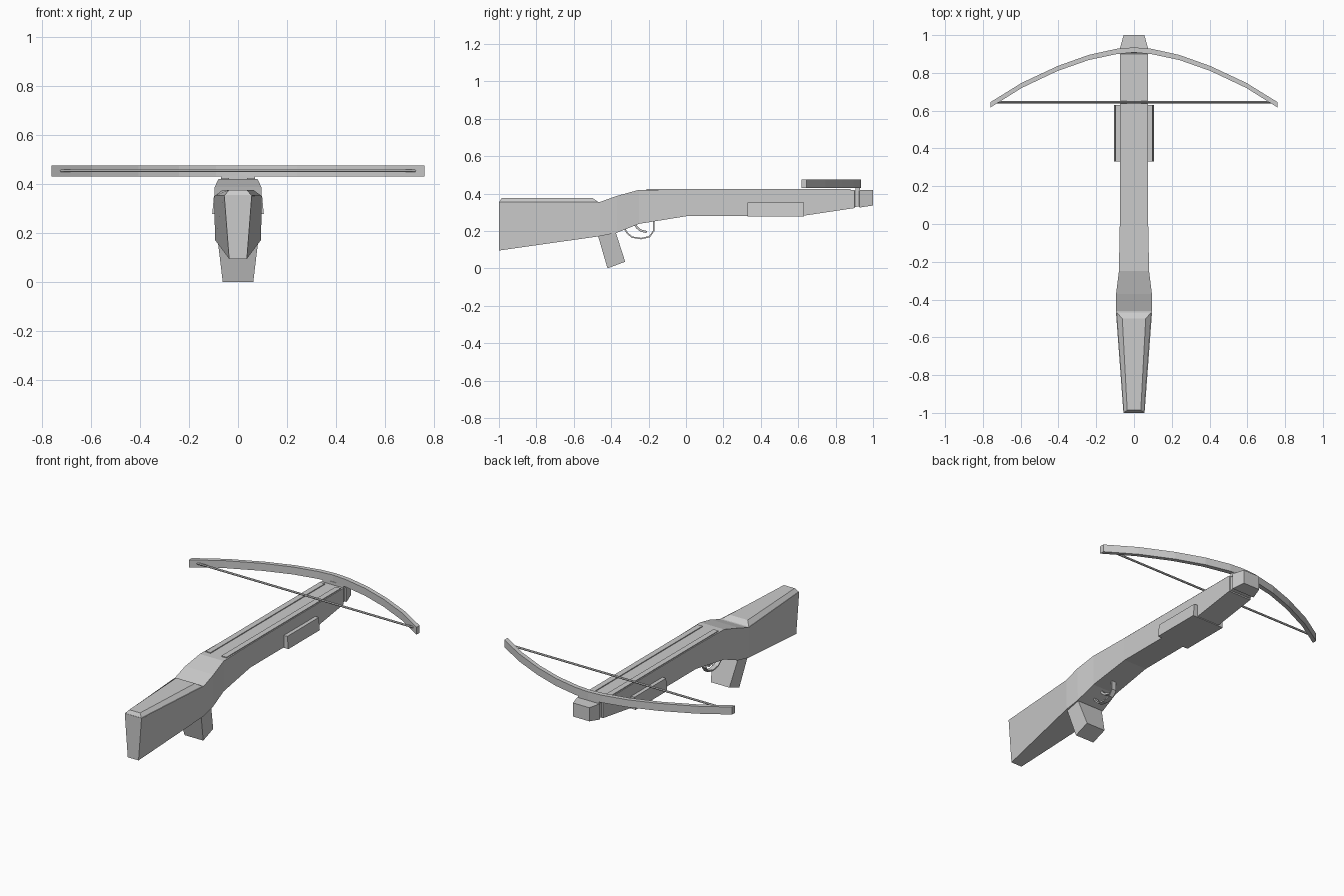
import bpy, bmesh
from mathutils import Vector

if "Cube" in bpy.data.objects:
    bpy.data.objects.remove(bpy.data.objects["Cube"])


def make(name, verts, faces):
    me = bpy.data.meshes.new(name)
    me.from_pydata(verts, [], faces)
    bm = bmesh.new()
    bm.from_mesh(me)
    bmesh.ops.recalc_face_normals(bm, faces=bm.faces)
    bm.to_mesh(me)
    bm.free()
    ob = bpy.data.objects.new(name, me)
    bpy.context.collection.objects.link(ob)
    return ob


def loft(name, rings):
    """Closed skin through equally sized rings of points, capped at both ends."""
    n = len(rings[0])
    verts = [p for r in rings for p in r]
    faces = [(k*n + i, k*n + (i+1) % n, (k+1)*n + (i+1) % n, (k+1)*n + i)
             for k in range(len(rings)-1) for i in range(n)]
    faces += [tuple(range(n)), tuple(range((len(rings)-1)*n, len(rings)*n))]
    return make(name, verts, faces)


def box(name, x0, x1, y0, y1, z0, z1):
    return loft(name, [[(x0, y, z0), (x1, y, z0), (x1, y, z1), (x0, y, z1)] for y in (y0, y1)])


def strap(name, path, half, thick):
    """Flat strip following a (y, z) path, extruded in x."""
    pts = [Vector(p) for p in path]
    rings = []
    for i, p in enumerate(pts):
        t = (pts[min(i+1, len(pts)-1)] - pts[max(i-1, 0)]).normalized()
        n = Vector((-t.y, t.x)) * thick / 2
        a, b = p + n, p - n
        rings.append([(-half, a.x, a.y), (half, a.x, a.y), (half, b.x, b.y), (-half, b.x, b.y)])
    return loft(name, rings)


# Stock: y, bottom z, top z, half width at bottom, half width at top
stations = [
    (-1.0, .095, .355, .036, .056),
    (-.46, .172, .355, .094, .096),
    (-.37, .19, .387, .090, .095),
    (-.25, .238, .42, .080, .080),
    (.01, .28, .42, .075, .075),
    (.62, .28, .42, .075, .075),
    (.90, .322, .42, .075, .075),
    (.903, .328, .415, .068, .068),
    (.925, .331, .415, .068, .068),
    (.928, .325, .42, .075, .075),
    (1.0, .336, .418, .055, .055),
]
loft("stock", [[(-b, y, z0), (b, y, z0), (t, y, z1), (-t, y, z1)]
               for y, z0, z1, b, t in stations])

# Bevelled cheek rest on the butt
loft("cheek_rest", [[(-w, y, z), (w, y, z), (v, u, z + .024), (-v, u, z + .024)]
                    for y, u, z, w, v in ((-1, -.985, .352, .056, .036), (-.465, -.5, .352, .095, .062))])

# Rails beside the bolt groove
for s, side in ((-1, "left"), (1, "right")):
    a, b = sorted((s*.036, s*.07))
    box(side + "_rail", a, b, -.21, .88, .415, .425)

# Forward grip under the barrel
loft("fore_grip", [[(-.105, y, .277), (.105, y, .277), (.098, y, .352), (-.098, y, .352)]
                   for y in (.33, .63)])

# Pistol grip
loft("pistol_grip", [
    [(-.062, -.42, .0), (.062, -.42, .0), (.062, -.325, .035), (-.062, -.325, .035)],
    [(-.085, -.475, .19), (.085, -.475, .19), (.085, -.378, .20), (-.085, -.378, .20)]])

# Trigger and guard
strap("trigger_guard", [(-.33, .215), (-.315, .19), (-.29, .167), (-.24, .159),
                        (-.195, .169), (-.173, .2), (-.173, .255)], .014, .008)
strap("trigger", [(-.275, .24), (-.262, .218), (-.242, .202), (-.21, .194)], .008, .012)

# Bow limbs: x, front y, rear y, mirrored about the centre
half = [(0, .935, .908), (.09, .928, .9), (.24, .895, .868),
        (.405, .836, .81), (.595, .747, .72), (.76, .645, .617)]
limbs = [(-x, f, r) for x, f, r in half[:0:-1]] + half
loft("bow", [[(x, f, .43), (x, r, .43), (x, r, .475), (x, f, .475)] for x, f, r in limbs])
box("bow_mount", -.07, .07, .905, .93, .41, .435)

# Bowstring
r = .006
loft("bowstring", [[(x, .645 + dy*r, .453 + dz*r) for dy, dz in
                    ((1, 0), (.5, .87), (-.5, .87), (-1, 0), (-.5, -.87), (.5, -.87))]
                   for x in (-.735, .735)])
